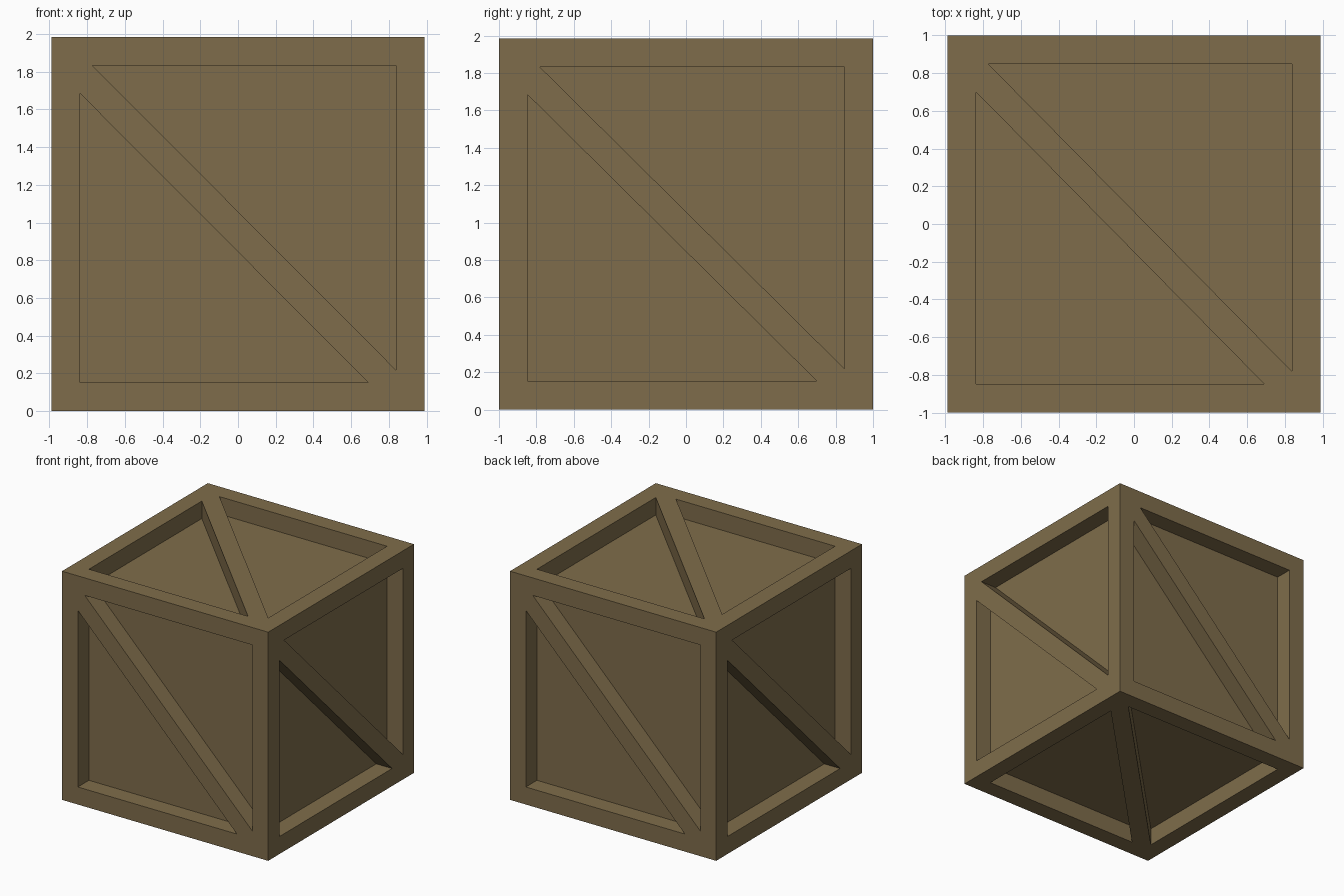
import bpy
import bmesh
from mathutils import Vector

if "Cube" in bpy.data.objects:
    bpy.data.objects.remove(bpy.data.objects["Cube"])

HALF = Vector((0.99, 1.0, 0.9925))     # half size of the crate
MID = Vector((0, 0, HALF.z))
T = 0.152                              # beam thickness and panel recess

wood = bpy.data.materials.new("brown wood")
wood.diffuse_color = (0.212, 0.152, 0.070, 1)
wood.use_nodes = True
wood.node_tree.nodes["Principled BSDF"].inputs["Base Color"].default_value = wood.diffuse_color


def finish(bm, name):
    bmesh.ops.recalc_face_normals(bm, faces=bm.faces)
    me = bpy.data.meshes.new(name)
    bm.to_mesh(me)
    bm.free()
    me.materials.append(wood)
    ob = bpy.data.objects.new(name, me)
    bpy.context.collection.objects.link(ob)


def box(name, centre, half):
    bm = bmesh.new()
    bmesh.ops.create_cube(bm, size=2)
    for v in bm.verts:
        v.co = MID + Vector([c + a * h for a, h, c in zip(v.co, half, centre)])
    finish(bm, name)


# recessed panels: one inner block
inner = HALF - Vector((T, T, T))
box("panel_block", (0, 0, 0), inner)

# frame: beams along each axis; posts run full height, rails fit between them
for axis, name in enumerate(("side_rail", "cross_rail", "corner_post")):
    a, b = [i for i in range(3) if i != axis]
    for sa in (-1, 1):
        for sb in (-1, 1):
            c, h = [0, 0, 0], [T / 2] * 3
            c[a] = sa * (HALF[a] - T / 2)
            c[b] = sb * (HALF[b] - T / 2)
            h[axis] = HALF[axis] if axis == 2 else inner[axis]
            box(name, c, h)

# diagonal braces, flush with the frame: upper left to lower right on each face
X, Y, Z = Vector((1, 0, 0)), Vector((0, 1, 0)), Vector((0, 0, 1))
sides = {"front": (X, Z), "right": (Y, Z), "back": (-X, Z),
         "left": (-Y, Z), "top": (X, Y), "bottom": (-X, Y)}


def extent(vec, direction):
    return sum(abs(d) * e for d, e in zip(direction, vec))


for side, (u, v) in sides.items():
    n = u.cross(v)
    w, h, d = extent(inner, u), extent(inner, v), extent(HALF, n)
    up, low = 0.066, 0.148             # brace width above / below the corner
    outline = [(-w, h), (-w, h - low), (w - low, -h),
               (w, -h), (w, -h + up), (-w + up, h)]
    bm = bmesh.new()
    face = bm.faces.new([bm.verts.new(MID + u * p + v * q + n * d) for p, q in outline])
    ext = bmesh.ops.extrude_face_region(bm, geom=[face], use_keep_orig=True)
    for g in ext["geom"]:
        if isinstance(g, bmesh.types.BMVert):
            g.co -= n * T
    finish(bm, side + "_brace")
